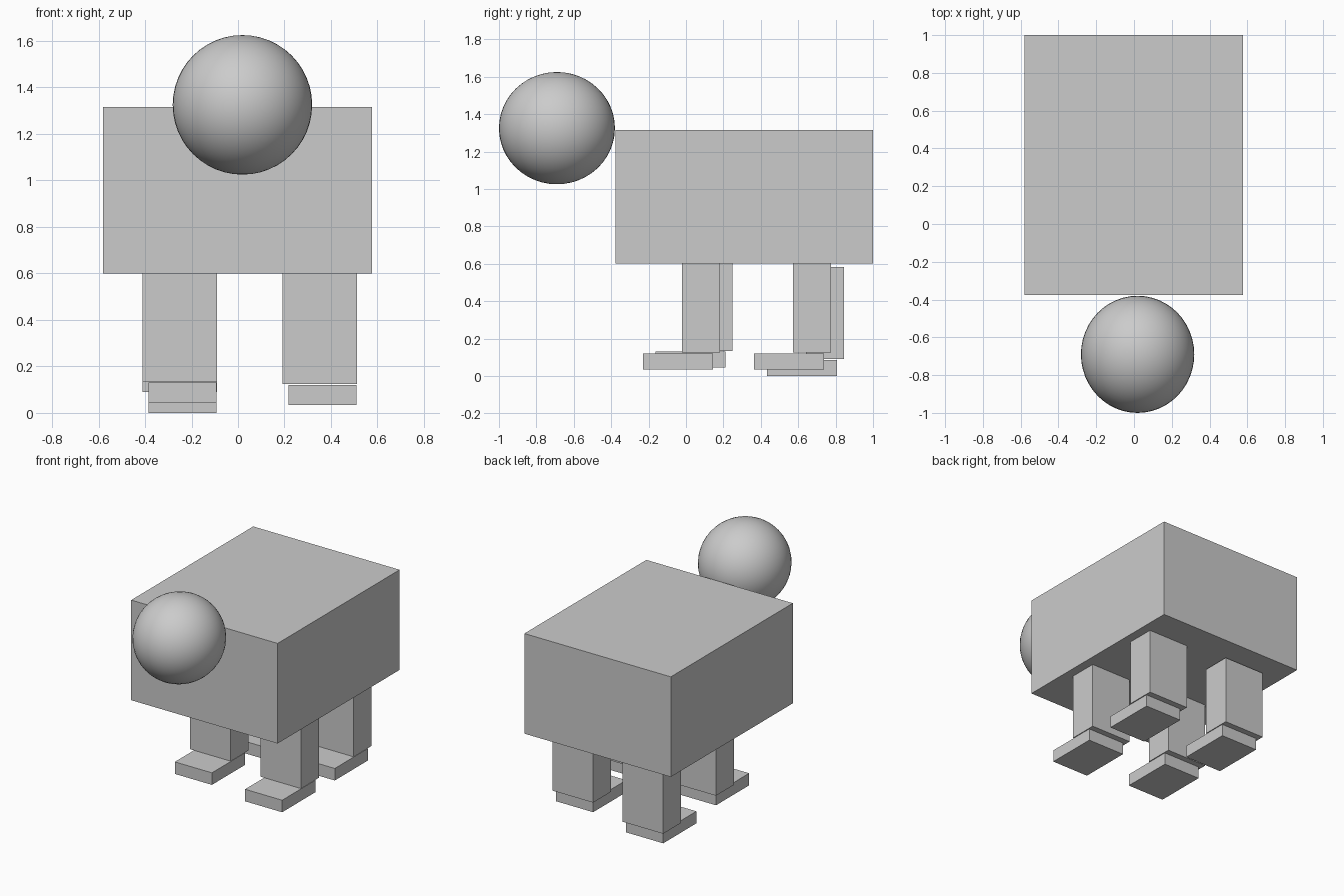
import bpy

if "Cube" in bpy.data.objects:
    bpy.data.objects.remove(bpy.data.objects["Cube"])


def box(name, lo, hi):
    """Axis-aligned box between two corners."""
    centre = [(a + b) / 2 for a, b in zip(lo, hi)]
    bpy.ops.mesh.primitive_cube_add(size=1, location=centre)
    ob = bpy.context.object
    ob.name = name
    ob.scale = [b - a for a, b in zip(lo, hi)]
    bpy.ops.object.transform_apply(location=False, rotation=False, scale=True)
    return ob


# Body
box("body", (-0.58, -0.377, 0.6), (0.577, 1.0, 1.315))

# Round head, touching the front of the body
bpy.ops.mesh.primitive_uv_sphere_add(segments=48, ring_count=24, radius=1,
                                     location=(0.019, -0.69, 1.325))
head = bpy.context.object
head.name = "head"
head.scale = (0.3, 0.31, 0.3)
bpy.ops.object.transform_apply(location=False, rotation=False, scale=True)
bpy.ops.object.shade_smooth()

# Legs with feet: lower corner of each foot (legs are placed slightly unevenly)
FOOT = (0.293, 0.374, 0.086)
LEG = (0.321, 0.203, 0.492)
LEG_OFFSET = (-0.026, 0.209, 0.09)
feet = {
    "front_right": (0.217, -0.23, 0.035),
    "back_right": (0.217, 0.364, 0.035),
    "front_left": (-0.385, -0.163, 0.044),
    "back_left": (-0.385, 0.433, 0.0),
}
for side, corner in feet.items():
    box(side + "_foot", corner, [c + s for c, s in zip(corner, FOOT)])
    base = [c + o for c, o in zip(corner, LEG_OFFSET)]
    box(side + "_leg", base, [b + s for b, s in zip(base, LEG)])
